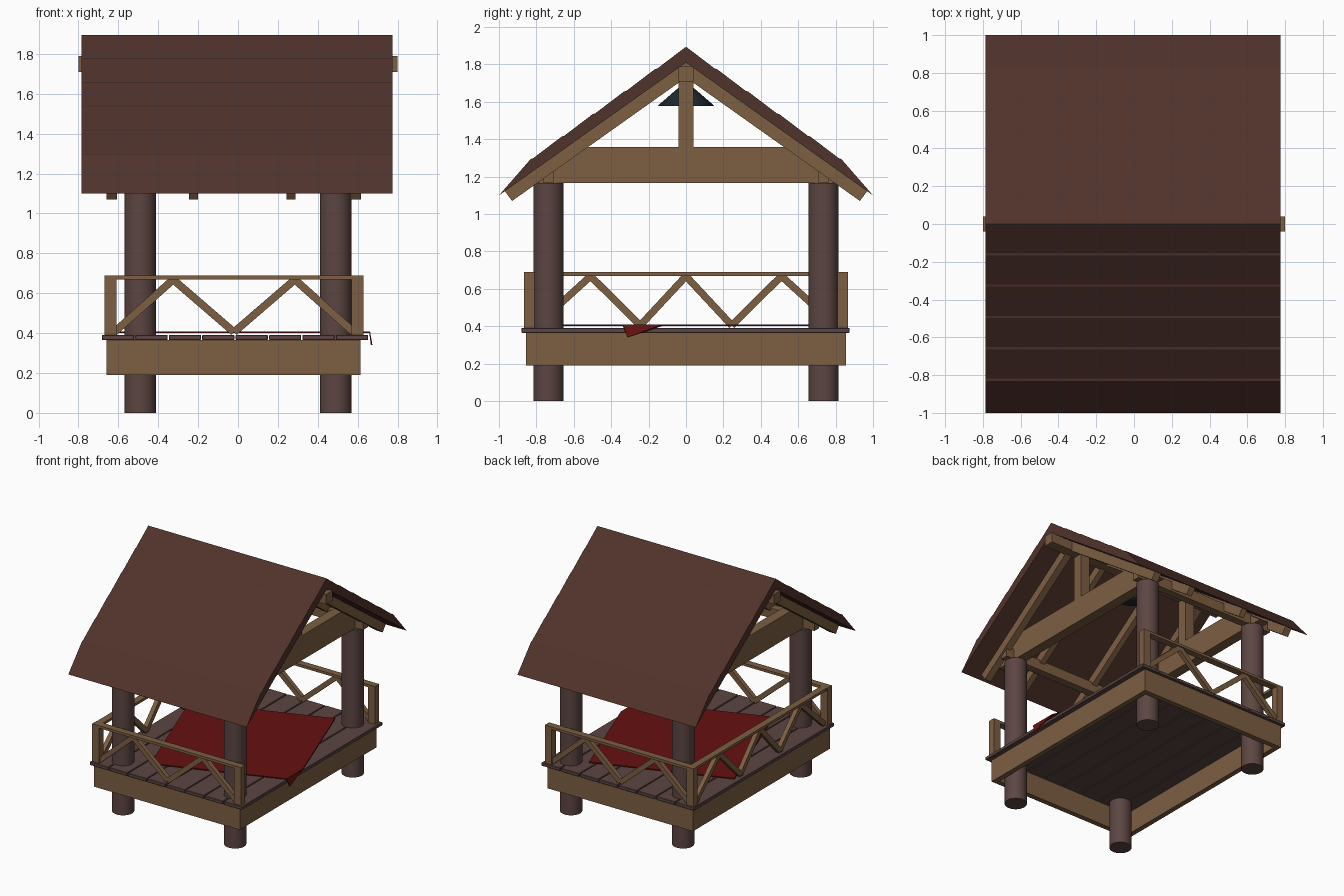
import bpy, bmesh, math
from mathutils import Vector

if "Cube" in bpy.data.objects:
    bpy.data.objects.remove(bpy.data.objects["Cube"])


def material(name, rgb):
    m = bpy.data.materials.new(name)
    m.diffuse_color = (*rgb, 1)
    m.use_nodes = True
    m.node_tree.nodes["Principled BSDF"].inputs["Base Color"].default_value = m.diffuse_color
    return m


WOOD = material("light_wood", (0.205, 0.113, 0.055))
DARK = material("dark_wood", (0.107, 0.060, 0.055))
ROOF = material("roof_wood", (0.083, 0.033, 0.025))
RED = material("red_cloth", (0.13, 0.006, 0.005))
METAL = material("dark_metal", (0.014, 0.022, 0.03))
GLASS = material("lamp_glass", (0.68, 0.62, 0.75))


def finish(bm, name, mat):
    bmesh.ops.recalc_face_normals(bm, faces=bm.faces)
    me = bpy.data.meshes.new(name)
    bm.to_mesh(me)
    bm.free()
    me.materials.append(mat)
    ob = bpy.data.objects.new(name, me)
    bpy.context.collection.objects.link(ob)
    return ob


def smooth(ob):
    bpy.ops.object.select_all(action='DESELECT')
    ob.select_set(True)
    bpy.context.view_layer.objects.active = ob
    bpy.ops.object.shade_smooth_by_angle(angle=math.radians(35))


def box(name, x, y, z, mat=WOOD):
    """Box from (min, max) ranges."""
    bm = bmesh.new()
    bmesh.ops.create_cube(bm, size=1)
    for v in bm.verts:
        v.co = [r[0] if c < 0 else r[1] for c, r in zip(v.co, (x, y, z))]
    return finish(bm, name, mat)


def extrude_x(name, profile, x0, x1, mat=WOOD):
    """Closed (y, z) profile extruded along x."""
    bm = bmesh.new()
    f = bm.faces.new([bm.verts.new((x0, y, z)) for y, z in profile])
    r = bmesh.ops.extrude_face_region(bm, geom=[f])
    bmesh.ops.translate(bm, vec=(x1 - x0, 0, 0),
                        verts=[g for g in r['geom'] if isinstance(g, bmesh.types.BMVert)])
    return finish(bm, name, mat)


def strut(name, a, b, width, depth):
    """Square-ended bar from a to b, standing in a vertical plane."""
    a, b = Vector(a), Vector(b)
    d = (b - a).normalized()
    side = d.cross(Vector((0, 0, 1))).normalized()
    up = side.cross(d)
    bm = bmesh.new()
    bmesh.ops.create_cube(bm, size=1)
    for v in bm.verts:
        c = v.co.copy()
        v.co = (a + b) / 2 + d * c.x * (b - a).length + side * c.y * depth + up * c.z * width
    return finish(bm, name, WOOD)


# Round corner posts
for x in (-0.49, 0.49):
    for y in (-0.735, 0.735):
        bm = bmesh.new()
        bmesh.ops.create_cone(bm, cap_ends=True, segments=32, radius1=0.08, radius2=0.08, depth=1.165)
        bmesh.ops.translate(bm, vec=(x, y, 0.5825), verts=bm.verts)
        ob = finish(bm, "corner_post", DARK)
        smooth(ob)

# Floor frame and planks
for s in (-1, 1):
    box("floor_beam_long", (-0.66, 0.615), sorted((s * 0.855, s * 0.815)), (0.19, 0.365))
for x in (-0.66, 0.575):
    box("floor_beam_side", (x, x + 0.04), (-0.815, 0.815), (0.19, 0.365))
for i in range(8):
    x = -0.685 + i * 0.1675
    ob = box("floor_plank", (x + 0.003, x + 0.1645), (-0.88, 0.875), (0.365, 0.391), DARK)
    bev = ob.modifiers.new("edge", 'BEVEL')
    bev.width, bev.segments = 0.003, 1

# Railings on front, back and left; the right side is the entrance
LO, HI = 0.405, 0.668
for y in (-0.838, 0.838):
    for x in (-0.64, 0.6):
        box("railing_post", (x - 0.03, x + 0.03), (y - 0.027, y + 0.027), (0.39, 0.67))
    box("railing_top", (-0.67, 0.63), (y - 0.027, y + 0.027), (0.67, 0.69))
    pts = [(-0.62, LO), (-0.325, HI), (-0.02, LO), (0.285, HI), (0.58, LO)]
    for (xa, za), (xb, zb) in zip(pts, pts[1:]):
        strut("railing_brace", (xa, y, za), (xb, y, zb), 0.038, 0.035)
box("railing_top_left", (-0.667, -0.613), (-0.811, 0.811), (0.67, 0.69))
pts = [(-0.8, LO), (-0.51, HI), (-0.245, LO), (0, HI), (0.245, LO), (0.51, HI), (0.8, LO)]
for (ya, za), (yb, zb) in zip(pts, pts[1:]):
    strut("railing_brace_left", (-0.64, ya, za), (-0.64, yb, zb), 0.038, 0.035)

# Roof trusses: tie beams and king posts
for x in (-0.49, 0.49):
    extrude_x("tie_beam", [(-0.87, 1.165), (0.87, 1.165), (0.61, 1.36), (-0.61, 1.36)], x - 0.04, x + 0.04)
    box("king_post", (x - 0.04, x + 0.04), (-0.04, 0.04), (1.36, 1.72))
box("ridge_beam", (-0.8, 0.8), (-0.04, 0.04), (1.71, 1.79))

# Rafters and wall plates
for s in (-1, 1):
    for x, w in ((-0.633, 0.055), (-0.222, 0.045), (0.265, 0.045), (0.588, 0.055)):
        extrude_x("rafter", [(0, 1.81), (s * 0.97, 1.125), (s * 0.93, 1.07), (0, 1.73)], x - w / 2, x + w / 2)
    box("wall_plate", (-0.63, 0.6), (s * 0.735 - 0.03, s * 0.735 + 0.03), (1.17, 1.25))

# Lapped board roof, one slab per slope
for s in (-1, 1):
    top = [(0, 1.895)]
    for i in range(1, 6):
        z = 1.895 - 0.12 * i
        top += [(s * (0.166 * i - 0.012), z + 0.003), (s * 0.166 * i, z)]
    extrude_x("roof_slope", top + [(s * 1.0, 1.1), (0, 1.81)], -0.785, 0.775, ROOF)

# Rug, turned 20 degrees, with its corner folded over the open edge
bm = bmesh.new()
bmesh.ops.create_grid(bm, x_segments=1, y_segments=1, size=0.54)
c, s = math.cos(math.radians(20)), math.sin(math.radians(20))
for v in bm.verts:
    v.co = (0.035 + c * v.co.x - s * v.co.y, 0.01 + s * v.co.x + c * v.co.y, 0.405)
EDGE = 0.66
bmesh.ops.bisect_plane(bm, geom=bm.verts[:] + bm.edges[:] + bm.faces[:],
                       plane_co=(EDGE, 0, 0), plane_no=(1, 0, 0))
for v in bm.verts:
    if v.co.x > EDGE + 0.001:
        v.co.z -= (v.co.x - EDGE) * 0.97
        v.co.x = EDGE + 0.01
rug = finish(bm, "rug", RED)
if rug.data.polygons[0].normal.z < 0:
    rug.data.flip_normals()
sol = rug.modifiers.new("thickness", 'SOLIDIFY')
sol.thickness, sol.offset = 0.008, 0

# Hanging lamp: open cone shade and round bulb
bm = bmesh.new()
bmesh.ops.create_cone(bm, cap_ends=False, segments=32, radius1=0.15, radius2=0.012, depth=0.12)
bmesh.ops.translate(bm, vec=(0, 0, 1.64), verts=bm.verts)
shade = finish(bm, "lamp_shade", METAL)
sol = shade.modifiers.new("thickness", 'SOLIDIFY')
sol.thickness = 0.004
smooth(shade)
bm = bmesh.new()
bmesh.ops.create_uvsphere(bm, u_segments=24, v_segments=12, radius=0.05)
bmesh.ops.translate(bm, vec=(0, 0, 1.625), verts=bm.verts)
smooth(finish(bm, "lamp_bulb", GLASS))
bm = bmesh.new()
bmesh.ops.create_cone(bm, cap_ends=True, segments=12, radius1=0.012, radius2=0.012, depth=0.06)
bmesh.ops.translate(bm, vec=(0, 0, 1.69), verts=bm.verts)
smooth(finish(bm, "lamp_stem", METAL))
